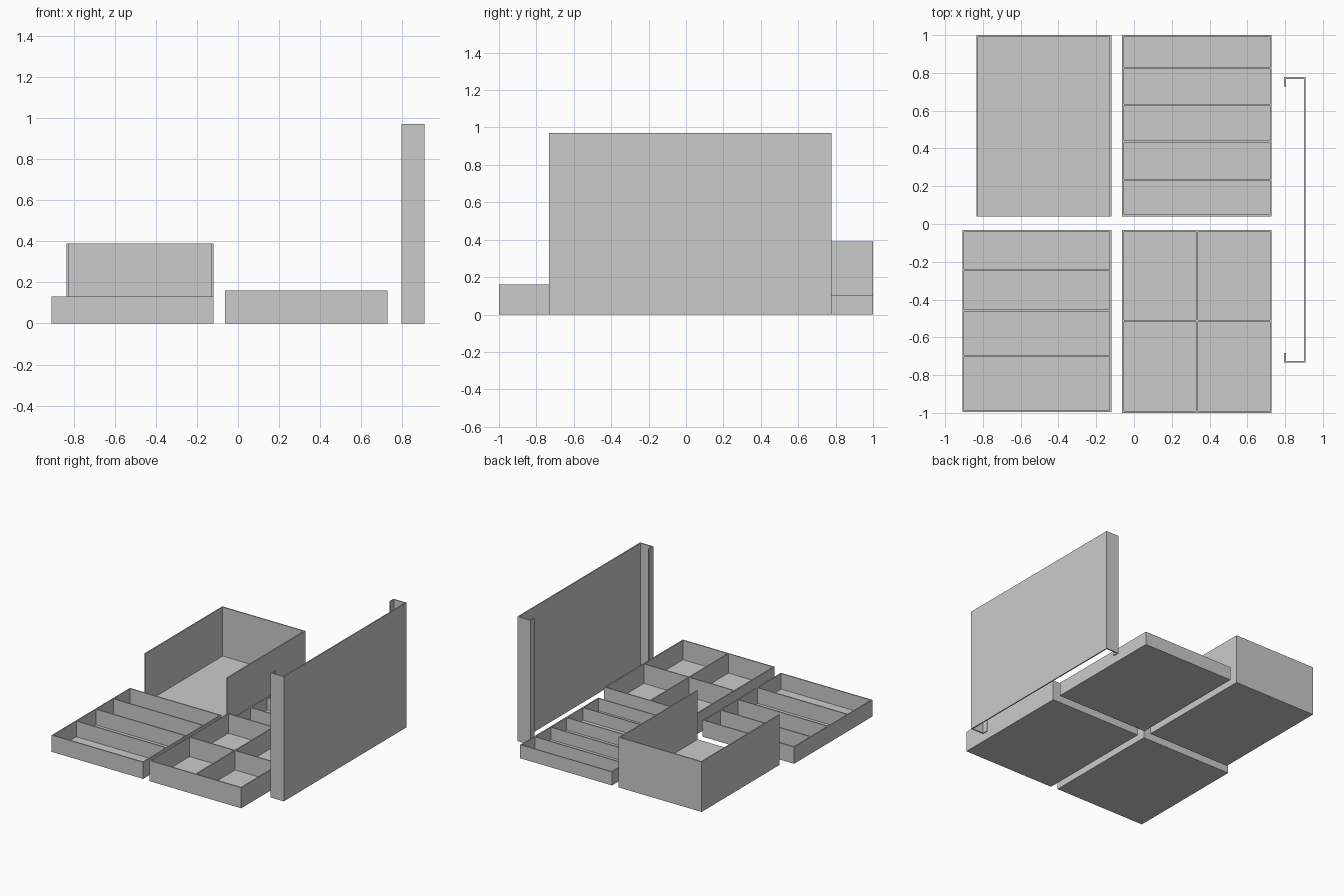
import bpy, bmesh

if "Cube" in bpy.data.objects:
    bpy.data.objects.remove(bpy.data.objects["Cube"])

T = 0.009  # sheet thickness


def prism(bm, pts, z0, z1):
    """Extrude a flat outline between two heights."""
    lo = [bm.verts.new((x, y, z0)) for x, y in pts]
    hi = [bm.verts.new((x, y, z1)) for x, y in pts]
    bm.faces.new(lo[::-1])
    bm.faces.new(hi)
    n = len(pts)
    for i in range(n):
        j = (i + 1) % n
        bm.faces.new((lo[i], lo[j], hi[j], hi[i]))


def rect(bm, x0, x1, y0, y1, z0, z1):
    prism(bm, [(x0, y0), (x1, y0), (x1, y1), (x0, y1)], z0, z1)


def finish(bm, name):
    bmesh.ops.recalc_face_normals(bm, faces=bm.faces[:])
    me = bpy.data.meshes.new(name)
    bm.to_mesh(me)
    bm.free()
    ob = bpy.data.objects.new(name, me)
    bpy.context.collection.objects.link(ob)


def tray(name, x0, x1, y0, y1, h, rows=(), cols=(), open_front=False):
    bm = bmesh.new()
    # floor, side walls, back and front walls
    rect(bm, x0, x1, y0, y1, 0, T)
    rect(bm, x0, x0 + T, y0, y1, T, h)
    rect(bm, x1 - T, x1, y0, y1, T, h)
    rect(bm, x0 + T, x1 - T, y1 - T, y1, T, h)
    if not open_front:
        rect(bm, x0 + T, x1 - T, y0, y0 + T, T, h)
    # dividers
    d = T / 2
    for y in rows:
        rect(bm, x0 + T, x1 - T, y - d, y + d, T, h)
    ys = [y0 + T - d] + sorted(rows) + [y1 - T + d]
    for x in cols:
        for a, b in zip(ys, ys[1:]):
            rect(bm, x - d, x + d, a + d, b - d, T, h)
    finish(bm, name)


tray("deep_open_box", -0.835, -0.12, 0.04, 1.0, 0.39, open_front=True)
tray("five_row_tray", -0.063, 0.728, 0.04, 1.0, 0.105,
     rows=(0.235, 0.437, 0.632, 0.828))
tray("four_row_tray", -0.908, -0.12, -0.995, -0.033, 0.13,
     rows=(-0.70, -0.458, -0.245))
tray("four_cell_tray", -0.063, 0.728, -1.0, -0.033, 0.16,
     rows=(-0.513,), cols=(0.333,))

# upright cover panel with returned edges, drawn as one C-shaped outline
xa, xb, ya, yb, lip = 0.795, 0.908, -0.733, 0.777, 0.05
bm = bmesh.new()
prism(bm, [(xa, ya), (xb, ya), (xb, yb), (xa, yb), (xa, yb - lip),
           (xa + T, yb - lip), (xa + T, yb - T), (xb - T, yb - T),
           (xb - T, ya + T), (xa + T, ya + T), (xa + T, ya + lip),
           (xa, ya + lip)], 0, 0.97)
finish(bm, "cover_panel")
